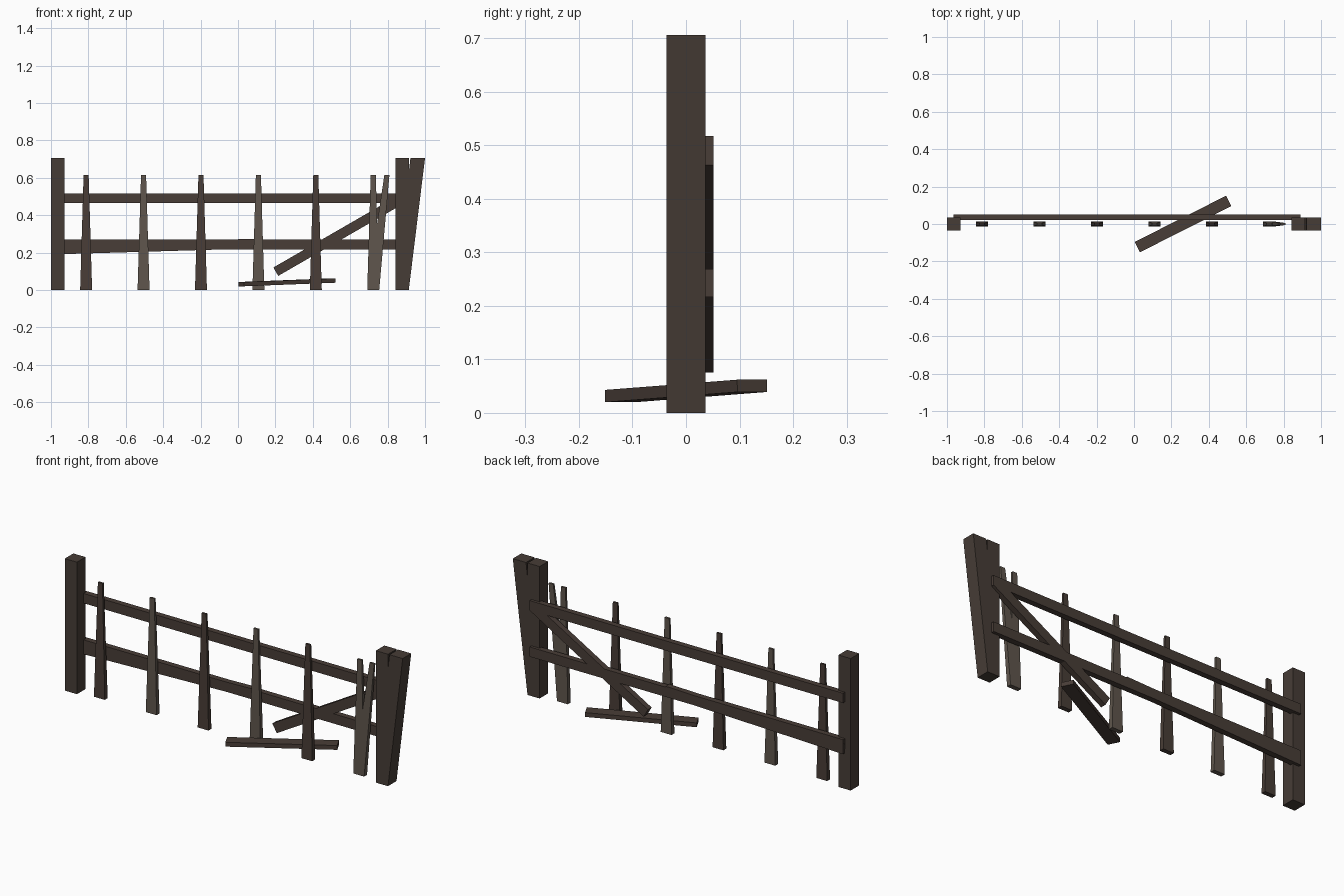
import bpy
import bmesh
from math import radians
from mathutils import Matrix, Vector

if "Cube" in bpy.data.objects:
    bpy.data.objects.remove(bpy.data.objects["Cube"])


def material(name, rgb):
    m = bpy.data.materials.new(name)
    m.diffuse_color = (*rgb, 1)
    m.use_nodes = True
    m.node_tree.nodes["Principled BSDF"].inputs["Base Color"].default_value = m.diffuse_color
    return m


dark = material("dark_wood", (0.062, 0.046, 0.037))
brown = material("brown_wood", (0.066, 0.047, 0.038))
grey = material("weathered_wood", (0.115, 0.093, 0.074))


def finish(bm, name, mat):
    me = bpy.data.meshes.new(name)
    bm.to_mesh(me)
    bm.free()
    me.materials.append(mat)
    ob = bpy.data.objects.new(name, me)
    bpy.context.collection.objects.link(ob)


def stake(name, x, height, base, top, mat, lean=0.0):
    """Upright standing on the ground; base/top are (width, depth), lean shifts the top in x."""
    bm = bmesh.new()
    bmesh.ops.create_cube(bm, size=1)
    for v in bm.verts:
        up = v.co.z > 0
        w, d = top if up else base
        v.co = Vector((x + v.co.x * w + (lean if up else 0), v.co.y * d, height if up else 0))
    finish(bm, name, mat)


def plank(name, a, b, width, thick, mat):
    """Board in the rail plane running from a to b, both (x, z)."""
    p, q = Vector((a[0], 0.036, a[1])), Vector((b[0], 0.036, b[1]))
    d = q - p
    rot = d.to_track_quat('X', 'Z').to_matrix().to_4x4()
    bm = bmesh.new()
    m = Matrix.Translation((p + q) / 2) @ rot @ Matrix.Diagonal((d.length, thick, width, 1))
    bmesh.ops.create_cube(bm, size=1, matrix=m)
    finish(bm, name, mat)


# End posts; the right one is split, with one half leaning outward
P = (0.072, 0.072)
stake("left_post", -0.964, 0.706, P, P, dark)
stake("right_post", 0.877, 0.706, P, P, dark)
stake("right_post_leaning", 0.877, 0.706, P, (0.078, 0.072), dark, lean=0.084)

# Tapered pickets
B, T = (0.064, 0.025), (0.027, 0.011)
for i in range(6):
    stake(f"picket_{i + 1}", -0.812 + i * 0.307, 0.615, B, T, grey if i % 2 else brown)
stake("picket_split_leaning", 0.723, 0.615, B, T, grey, lean=0.073)

# Rails, with a sagging half rail and a fallen diagonal one
plank("upper_rail", (-0.965, 0.491), (0.89, 0.491), 0.052, 0.031, brown)
plank("lower_rail", (-0.965, 0.243), (0.89, 0.243), 0.052, 0.031, brown)
plank("sagging_half_rail", (-0.965, 0.217), (0.085, 0.248), 0.052, 0.031, brown)
plank("broken_diagonal_rail", (0.202, 0.098), (0.875, 0.486), 0.052, 0.031, brown)

# Loose board lying on the ground
bm = bmesh.new()
m = (Matrix.Translation((0.262, 0, 0.041)) @ Matrix.Rotation(radians(26.8), 4, 'Z')
     @ Matrix.Rotation(radians(-2), 4, 'Y') @ Matrix.Diagonal((0.548, 0.062, 0.023, 1)))
bmesh.ops.create_cube(bm, size=1, matrix=m)
finish(bm, "loose_board", brown)
